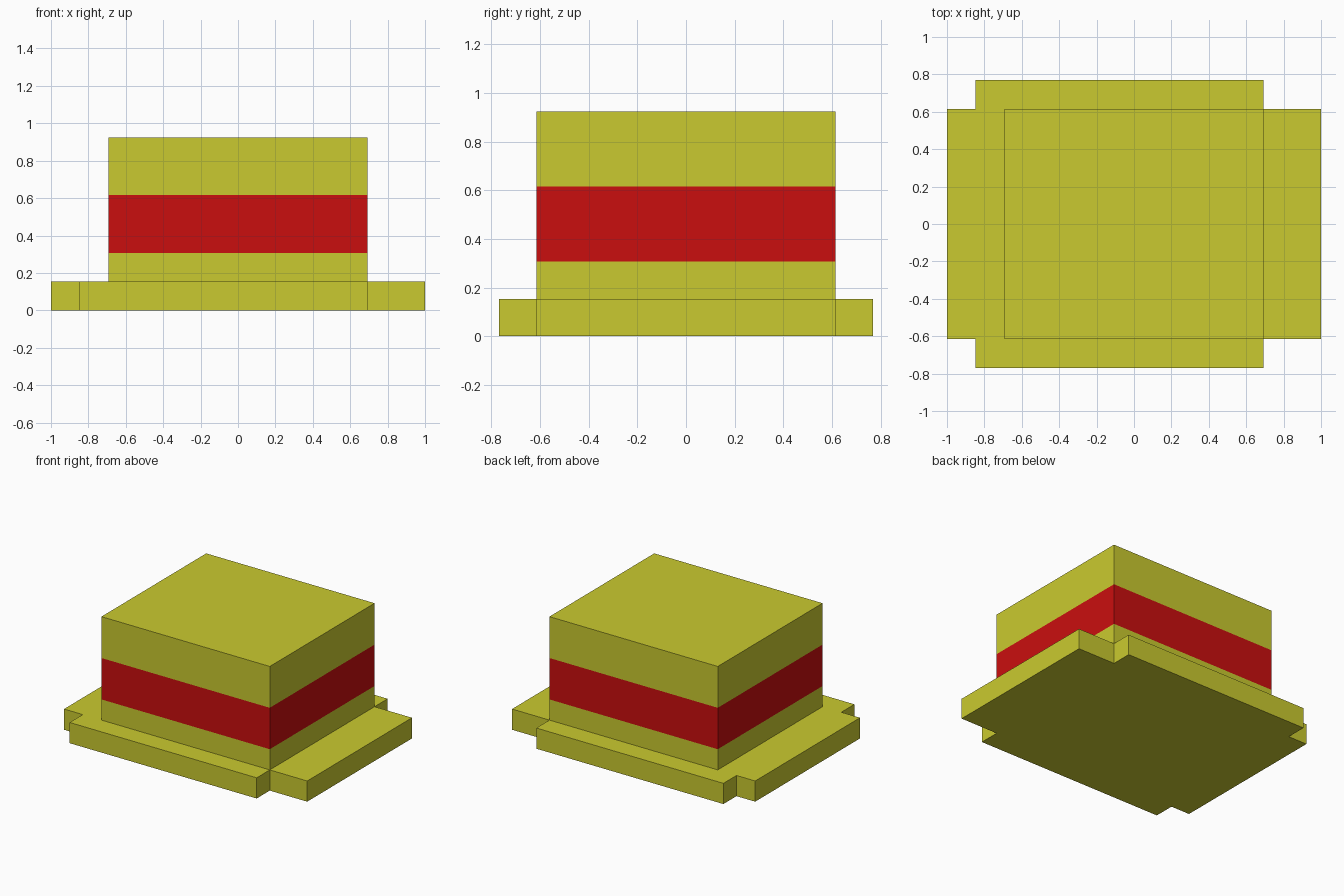
import bpy
import bmesh

if "Cube" in bpy.data.objects:
    bpy.data.objects.remove(bpy.data.objects["Cube"], do_unlink=True)

U = 2 / 13  # module: every size is a multiple of this


def make_material(name, rgb):
    mat = bpy.data.materials.new(name)
    mat.use_nodes = True
    mat.diffuse_color = (*rgb, 1)
    mat.node_tree.nodes["Principled BSDF"].inputs["Base Color"].default_value = (*rgb, 1)
    return mat


YELLOW = make_material("straw yellow", (0.59, 0.59, 0.029))
RED = make_material("band red", (0.59, 0.0045, 0.0045))


def extrude_outline(name, outline, levels, materials, bands=()):
    """Extrude an outline up through the levels; bands lists the red segments."""
    bm = bmesh.new()
    rings = [[bm.verts.new((x * U, y * U, z * U)) for x, y in outline] for z in levels]
    n = len(outline)
    for k, (low, high) in enumerate(zip(rings, rings[1:])):
        for i in range(n):
            j = (i + 1) % n
            face = bm.faces.new((low[i], low[j], high[j], high[i]))
            face.material_index = 1 if k in bands else 0
    bm.faces.new(rings[0][::-1])
    bm.faces.new(rings[-1])
    bmesh.ops.recalc_face_normals(bm, faces=bm.faces)
    mesh = bpy.data.meshes.new(name)
    bm.to_mesh(mesh)
    bm.free()
    for mat in materials:
        mesh.materials.append(mat)
    obj = bpy.data.objects.new(name, mesh)
    bpy.context.collection.objects.link(obj)
    return obj


# Brim: flat plate with notched corners, the left notches wider than the right
half = [(-5.5, -5), (4.5, -5), (4.5, -4), (6.5, -4)]
half = [(-6.5, -4), (-5.5, -4)] + half
brim_outline = half + [(x, -y) for x, y in reversed(half)]
extrude_outline("brim", brim_outline, (0, 1), [YELLOW])

# Crown: box with a red band flush with its sides
crown_outline = [(-4.5, -4), (4.5, -4), (4.5, 4), (-4.5, 4)]
extrude_outline("crown", crown_outline, (1, 2, 4, 6), [YELLOW, RED], bands=(1,))
